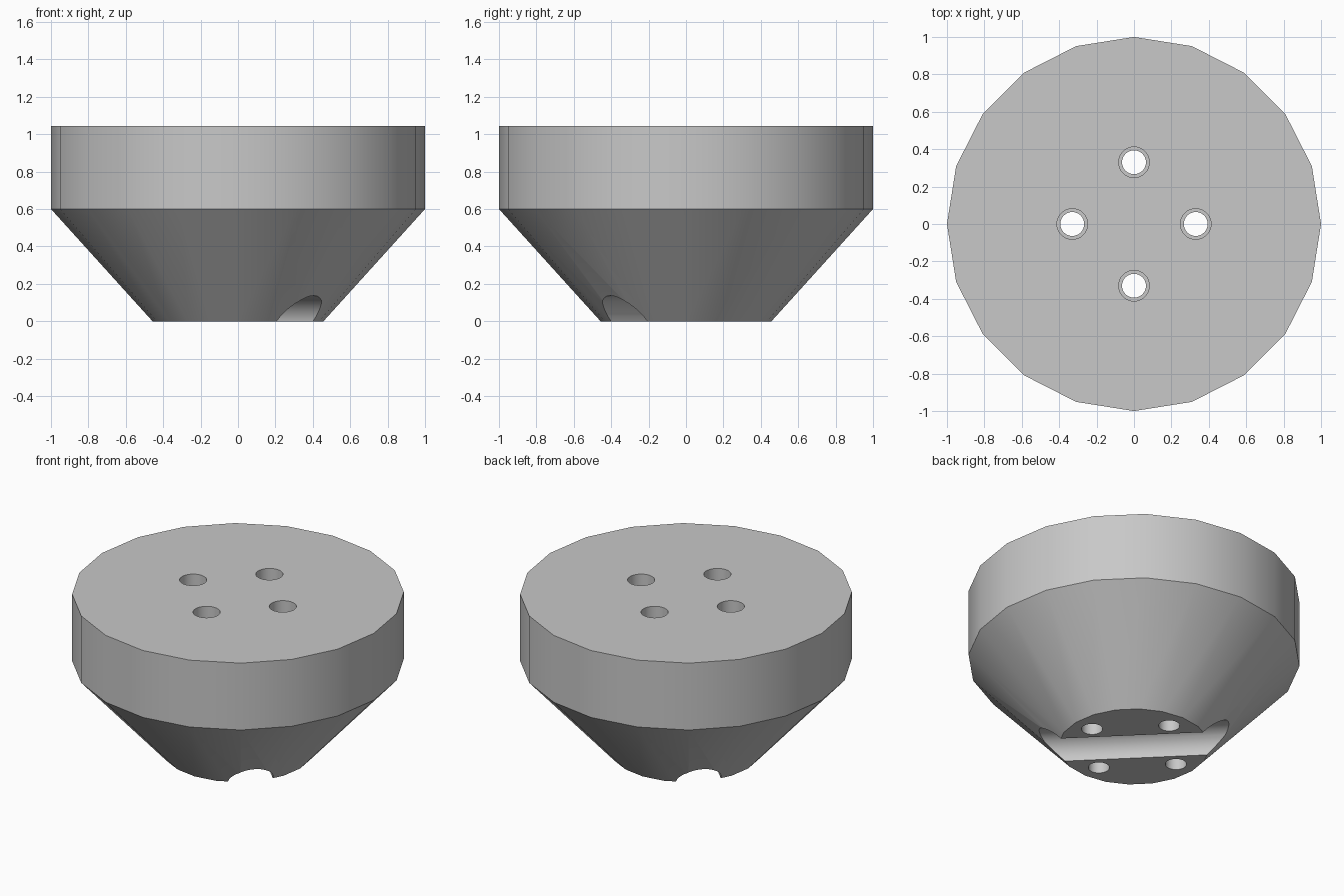
import bpy, bmesh, math
from mathutils import Matrix

cube = bpy.data.objects.get("Cube")
if cube:
    bpy.data.objects.remove(cube, do_unlink=True)

grey = bpy.data.materials.new("plain grey")
grey.use_nodes = True
colour = (0.58, 0.58, 0.58, 1)
grey.diffuse_color = colour
grey.node_tree.nodes["Principled BSDF"].inputs["Base Color"].default_value = colour


def lathe(name, profile, sides, matrix=Matrix()):
    """Closed solid turned about z from (radius, height) points, bottom to top."""
    bm = bmesh.new()
    rings = []
    for r, z in profile:
        rings.append([bm.verts.new((r * math.cos(math.tau * i / sides),
                                    r * math.sin(math.tau * i / sides), z))
                      for i in range(sides)])
    for low, high in zip(rings, rings[1:]):
        for i in range(sides):
            j = (i + 1) % sides
            bm.faces.new((low[i], low[j], high[j], high[i]))
    bm.faces.new(rings[0][::-1])
    bm.faces.new(rings[-1])
    bm.transform(matrix)
    mesh = bpy.data.meshes.new(name)
    bm.to_mesh(mesh)
    bm.free()
    mesh.materials.append(grey)
    obj = bpy.data.objects.new(name, mesh)
    bpy.context.collection.objects.link(obj)
    return obj


def select_only(obj):
    bpy.ops.object.select_all(action='DESELECT')
    obj.select_set(True)
    bpy.context.view_layer.objects.active = obj


def cut(target, cutter):
    select_only(target)
    mod = target.modifiers.new("cut", 'BOOLEAN')
    mod.operation = 'DIFFERENCE'
    mod.solver = 'EXACT'
    mod.object = cutter
    bpy.ops.object.modifier_apply(modifier=mod.name)
    bpy.data.objects.remove(cutter, do_unlink=True)


# Twenty-sided foot: tapered base under a straight rim
foot = lathe("foot", [(0.457, 0), (1, 0.6), (1, 1.045)], 20)

# Four stepped screw holes, wider in the upper part
for i in range(4):
    a = i * math.pi / 2
    place = Matrix.Translation((0.33 * math.cos(a), 0.33 * math.sin(a), 0))
    cut(foot, lathe("screw_hole_cutter",
                    [(0.064, -0.2), (0.064, 0.6), (0.082, 0.6), (0.082, 1.3)], 32, place))

# Half-round channel running diagonally across the underside
turn = Matrix.Rotation(math.radians(-45), 4, 'Z') @ Matrix.Rotation(math.pi / 2, 4, 'Y')
cut(foot, lathe("channel_cutter", [(0.137, -1.5), (0.137, 1.5)], 32, turn))

# Smooth sides with crisp rims
select_only(foot)
bpy.ops.object.shade_smooth_by_angle(angle=math.radians(30))
